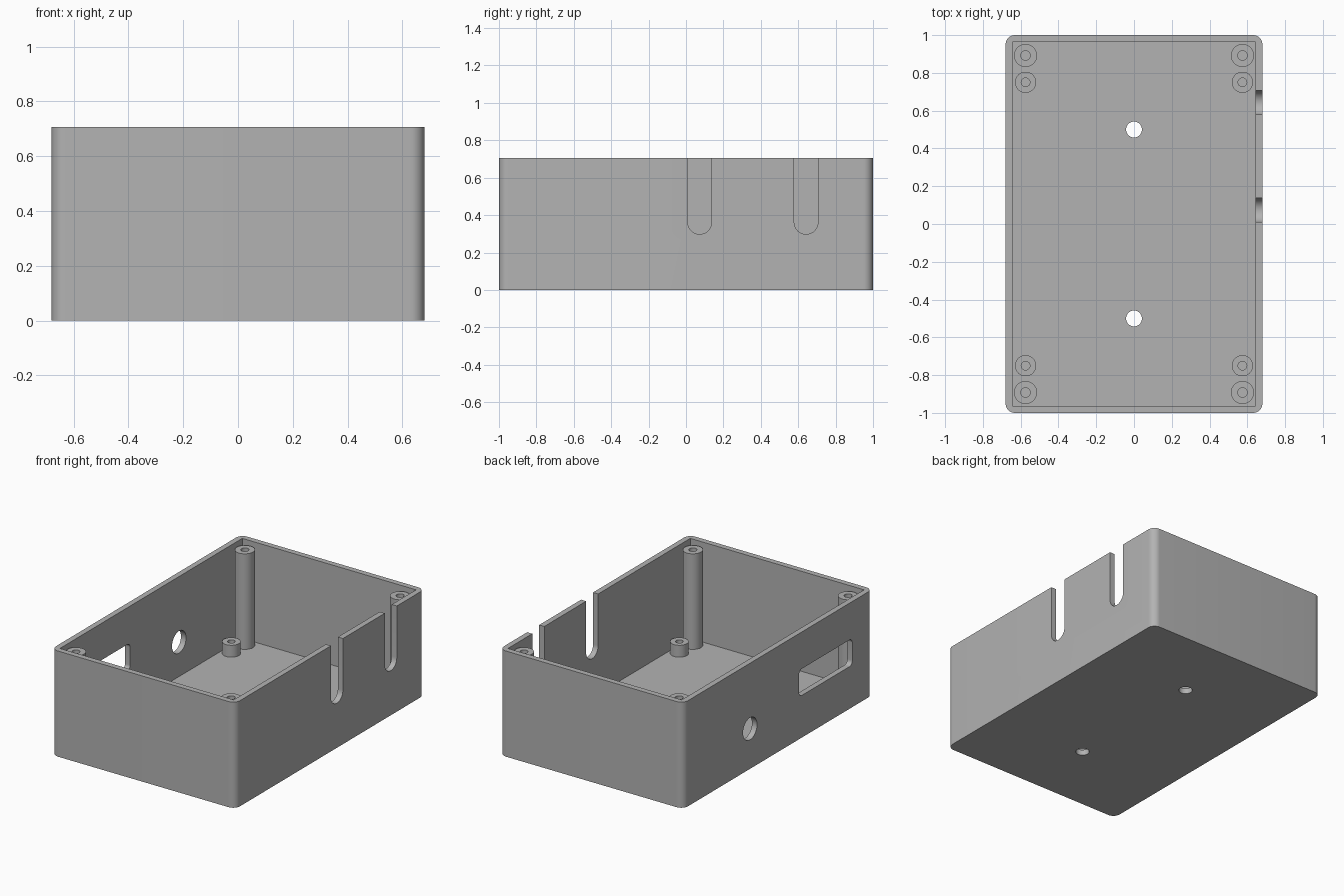
import bpy
import bmesh
import math
from mathutils import Vector

if "Cube" in bpy.data.objects:
    bpy.data.objects.remove(bpy.data.objects["Cube"])

WIDTH, LENGTH, HEIGHT = 1.36, 2.0, 0.706
WALL = 0.0375
WALL_X = (WIDTH - WALL) / 2

grey = bpy.data.materials.new("plain grey")
grey.use_nodes = True
grey.diffuse_color = (0.45, 0.45, 0.45, 1)
grey.node_tree.nodes["Principled BSDF"].inputs["Base Color"].default_value = grey.diffuse_color


def rounded(a0, a1, b0, b1, r, steps=10):
    """Outline of a rectangle with corner radius r; covers circles and slots too."""
    if r == 0:
        return [(a0, b0), (a1, b0), (a1, b1), (a0, b1)]
    centres = [(a1 - r, b1 - r), (a0 + r, b1 - r), (a0 + r, b0 + r), (a1 - r, b0 + r)]
    points = []
    for corner, (ca, cb) in enumerate(centres):
        for i in range(steps + 1):
            t = math.pi / 2 * (corner + i / steps)
            points.append((ca + r * math.cos(t), cb + r * math.sin(t)))
    return points


def circle(a, b, r):
    return rounded(a - r, a + r, b - r, b + r, r)


def prism(name, outline, low, high, along="z"):
    """Extrude an outline along z, or along x when the outline is given in y and z."""
    bm = bmesh.new()
    place = (lambda a, b: (a, b, low)) if along == "z" else (lambda a, b: (low, a, b))
    face = bm.faces.new([bm.verts.new(place(a, b)) for a, b in outline])
    top = bmesh.ops.extrude_face_region(bm, geom=[face])["geom"]
    depth = high - low
    shift = Vector((0, 0, depth) if along == "z" else (depth, 0, 0))
    bmesh.ops.translate(bm, vec=shift, verts=[v for v in top if isinstance(v, bmesh.types.BMVert)])
    bmesh.ops.remove_doubles(bm, verts=bm.verts, dist=1e-5)
    bmesh.ops.recalc_face_normals(bm, faces=bm.faces)
    mesh = bpy.data.meshes.new(name)
    bm.to_mesh(mesh)
    bm.free()
    mesh.materials.append(grey)
    obj = bpy.data.objects.new(name, mesh)
    bpy.context.collection.objects.link(obj)
    return obj


def cut(obj, cutters):
    """Subtract the cutters, then discard them."""
    for cutter in cutters:
        mod = obj.modifiers.new("cut", "BOOLEAN")
        mod.operation = "DIFFERENCE"
        mod.solver = "EXACT"
        mod.object = cutter
    graph = bpy.context.evaluated_depsgraph_get()
    mesh = bpy.data.meshes.new_from_object(obj.evaluated_get(graph))
    obj.modifiers.clear()
    obj.data = mesh
    for cutter in cutters:
        bpy.data.objects.remove(cutter)


def smooth(obj):
    bpy.ops.object.select_all(action="DESELECT")
    obj.select_set(True)
    bpy.context.view_layer.objects.active = obj
    bpy.ops.object.shade_smooth_by_angle(angle=math.radians(30))


# Open box with rounded upright edges
x, y = WIDTH / 2, LENGTH / 2
box = prism("enclosure_box", rounded(-x, x, -y, y, 0.05), 0, HEIGHT)
xi, yi = x - WALL, y - WALL
cutters = [prism("cavity", rounded(-xi, xi, -yi, yi, 0), WALL, HEIGHT + 0.1)]

# Screw holes in the floor
for hole_y in (-0.5, 0.5):
    cutters.append(prism("floor_hole", circle(0, hole_y, 0.042), -0.1, 0.1))

# Cable slots, open at the top of the left wall
for slot_y in (0.073, 0.642):
    outline = rounded(slot_y - 0.0635, slot_y + 0.0635, 0.298, HEIGHT + 0.2, 0.0635)
    cutters.append(prism("cable_slot", outline, WALL_X - 0.04, WALL_X + 0.04, "x"))

# Round port and rectangular window in the right wall
for outline in (circle(0.295, 0.268, 0.074), rounded(-0.785, -0.222, 0.282, 0.46, 0.03)):
    cutters.append(prism("port", outline, -WALL_X - 0.04, -WALL_X + 0.04, "x"))
cut(box, cutters)
smooth(box)

# Corner posts for the lid and short standoffs beside them, each with a bore
POSTS = [("lid_post", 0.892, 0.061, 0.025, 0.676), ("board_standoff", 0.75, 0.056, 0.023, 0.117)]
for name, post_y, radius, bore, top in POSTS:
    for sx in (-1, 1):
        for sy in (-1, 1):
            px, py = sx * 0.574, sy * post_y
            post = prism(name, circle(px, py, radius), WALL - 0.01, top)
            cut(post, [prism("bore", circle(px, py, bore), 0, top + 0.1)])
            smooth(post)
